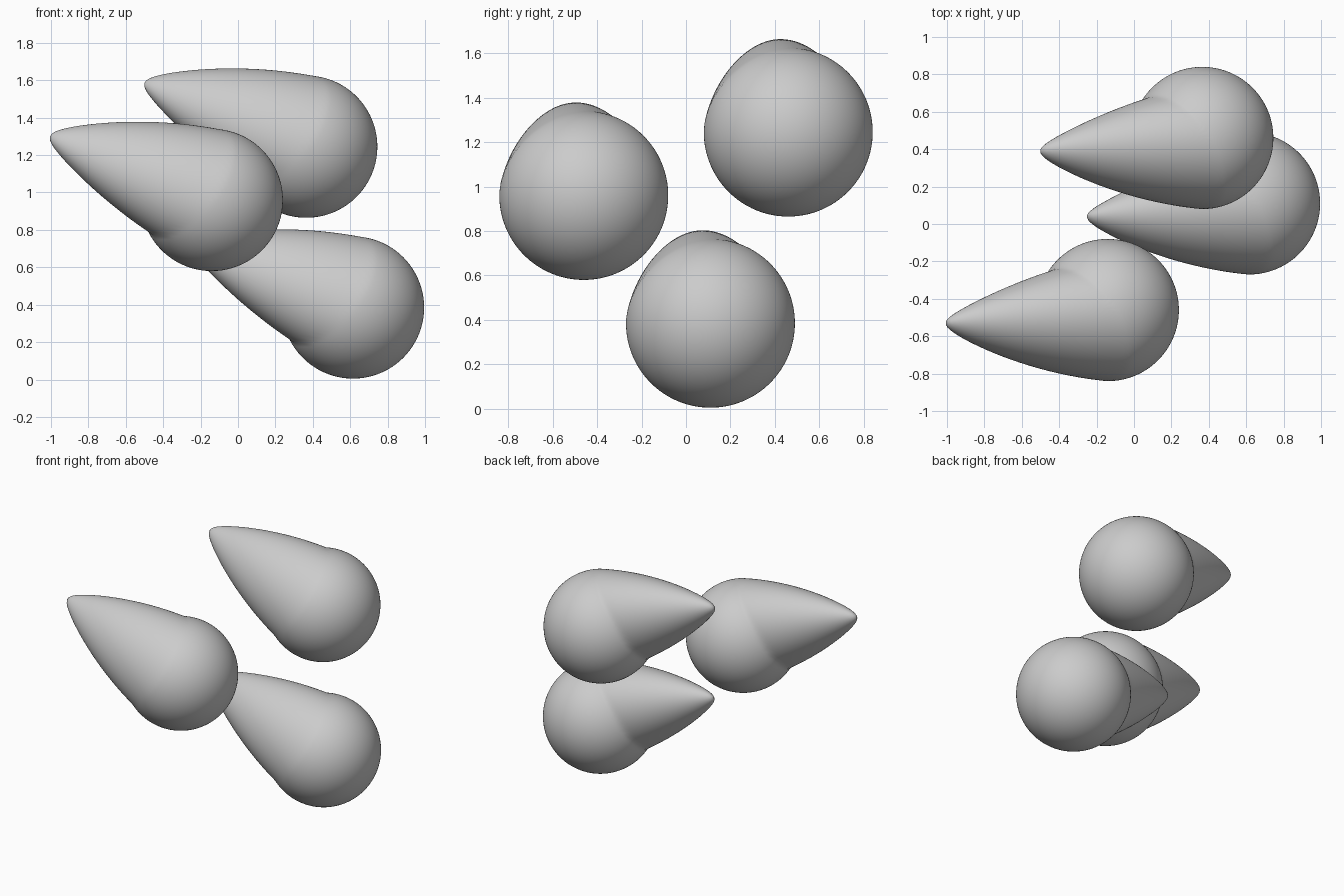
import bpy, bmesh, math
from mathutils import Vector

if "Cube" in bpy.data.objects:
    bpy.data.objects.remove(bpy.data.objects["Cube"])

RADIUS = 0.38
POLE = Vector((-0.71, -0.455, 0.53)).normalized() * RADIUS   # where the tail is pulled from
TIP = Vector((-0.86, -0.08, 0.345))                          # end of the tail
PULL = TIP - POLE
REACH = 0.397                                                # size of the pulled area
ROUND = 0.13

grey = bpy.data.materials.new("grey")
grey.diffuse_color = (0.6, 0.6, 0.6, 1)
grey.use_nodes = True
grey.node_tree.nodes["Principled BSDF"].inputs["Base Color"].default_value = grey.diffuse_color


def falloff(d):
    # near-linear cone with a softly rounded tip
    r = d / REACH
    if r >= 1:
        return 0.0
    top = math.sqrt(1 + ROUND ** 2)
    return (top - math.sqrt(r * r + ROUND ** 2)) / (top - ROUND)


def drop(name, centre):
    bm = bmesh.new()
    bmesh.ops.create_uvsphere(bm, u_segments=128, v_segments=64, radius=RADIUS)
    for v in bm.verts:
        v.co += PULL * falloff((v.co - POLE).length)
    for f in bm.faces:
        f.smooth = True
    mesh = bpy.data.meshes.new(name)
    bm.to_mesh(mesh)
    bm.free()
    mesh.materials.append(grey)
    ob = bpy.data.objects.new(name, mesh)
    ob.location = centre
    bpy.context.collection.objects.link(ob)


# three identical drops
drop("front_drop", (-0.14, -0.46, 0.96))
drop("back_drop", (0.365, 0.46, 1.245))
drop("lower_drop", (0.615, 0.11, 0.385))
